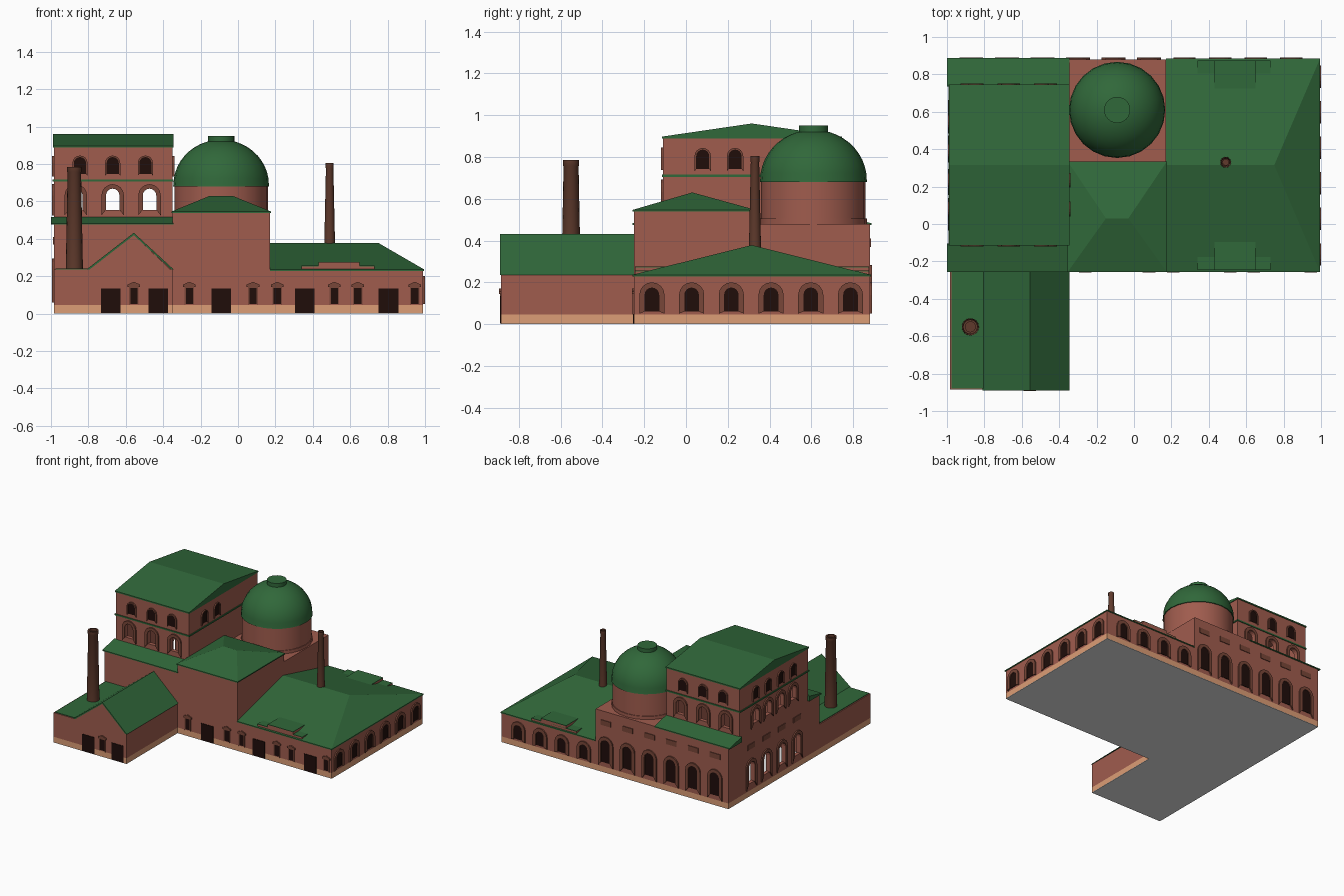
import bpy, bmesh, math

if "Cube" in bpy.data.objects:
    bpy.data.objects.remove(bpy.data.objects["Cube"])

def mat(name, c):
    m = bpy.data.materials.new(name)
    m.diffuse_color = (*c, 1)
    m.use_nodes = True
    m.node_tree.nodes["Principled BSDF"].inputs["Base Color"].default_value = m.diffuse_color
    return m

BRICK = mat("brick", (0.35, 0.107, 0.076))
GREEN = mat("green_roof", (0.030, 0.138, 0.042))
SAND = mat("sandstone", (0.72, 0.34, 0.18))
TRIM = mat("brown_trim", (0.19, 0.062, 0.04))
CHIM = mat("chimney_brown", (0.115, 0.042, 0.025))
DARK = mat("dark_opening", (0.014, 0.004, 0.003))
PALE = mat("pale_floor", (0.8, 0.8, 0.8))
parts = {}

def bm_of(name, m):
    if name not in parts:
        parts[name] = (bmesh.new(), m)
    return parts[name][0]

def prism(name, m, A, B):
    """Solid between two matching outlines."""
    bm = bm_of(name, m)
    a = [bm.verts.new(p) for p in A]
    b = [bm.verts.new(p) for p in B]
    bm.faces.new(a)
    bm.faces.new(b[::-1])
    for i in range(len(a)):
        j = (i + 1) % len(a)
        bm.faces.new((a[j], a[i], b[i], b[j]))

def box(name, m, x0, x1, y0, y1, z0, z1):
    q = [(x0, y0), (x1, y0), (x1, y1), (x0, y1)]
    prism(name, m, [(*p, z0) for p in q], [(*p, z1) for p in q])

def hull(name, m, pts):
    bm = bm_of(name, m)
    v = [bm.verts.new(p) for p in pts]
    bmesh.ops.convex_hull(bm, input=v)

def rect3(x0, x1, y0, y1, z):
    return [(x0, y0, z), (x1, y0, z), (x1, y1, z), (x0, y1, z)]

def lathe(name, m, cx, cy, prof, n):
    bm = bm_of(name, m)
    rings = [[bm.verts.new((cx + r * math.cos(2 * math.pi * i / n),
                            cy + r * math.sin(2 * math.pi * i / n), z)) for i in range(n)]
             for r, z in prof]
    for a, b in zip(rings, rings[1:]):
        for i in range(n):
            j = (i + 1) % n
            bm.faces.new((a[i], a[j], b[j], b[i]))
    bm.faces.new(rings[0][::-1])
    bm.faces.new(rings[-1])

# wall-mounted details: u runs along the wall, d is the distance out of it
def on(side, plane, u, z, d):
    return {"front": (u, plane - d, z), "back": (u, plane + d, z),
            "right": (plane + d, u, z), "left": (plane - d, u, z)}[side]

def arch(u, w, z0, z1, n=8):
    r = w / 2
    return ([(u - r, z0)] + [(u - r * math.cos(math.pi * i / n), z1 - r + r * math.sin(math.pi * i / n))
                             for i in range(n + 1)] + [(u + r, z0)])

def rect(u, w, z0, z1):
    return [(u - w / 2, z0), (u - w / 2, z1), (u + w / 2, z1), (u + w / 2, z0)]

def plate(name, m, side, plane, pts, d0, d1):
    prism(name, m, [on(side, plane, u, z, d0) for u, z in pts], [on(side, plane, u, z, d1) for u, z in pts])

def surround(name, side, plane, outer, inner, d=0.01):
    bm = bm_of(name, TRIM)
    rows = [[bm.verts.new(on(side, plane, u, z, k)) for k, (u, z) in ((0, o), (d, o), (d, i), (0, i))]
            for o, i in zip(outer, inner)]
    for a, b in zip(rows, rows[1:]):
        for k in range(4):
            l = (k + 1) % 4
            bm.faces.new((a[k], a[l], b[l], b[k]))
    bm.faces.new(rows[0])
    bm.faces.new(rows[-1][::-1])

def arched_window(side, plane, u, w, z0, z1, t, cut=False, drop=0.01):
    inner = arch(u, w, z0, z1)
    surround("window_surrounds", side, plane, arch(u, w + 2 * t, z0 - drop, z1 + t), inner)
    if cut:
        plate("window_cutter", DARK, side, plane, inner, -0.06, 0.03)
    else:
        plate("dark_windows", DARK, side, plane, inner, -0.004, 0.003)

# ground slab and plinth
X0, X1, XA, XB = -0.985, 0.99, -0.35, 0.17
YF, YB, YW = -0.25, 0.88, -0.885
foot = [(X0, YW), (XA, YW), (XA, YF), (X1, YF), (X1, YB), (X0, YB)]
prism("ground_slab", PALE, [(*p, 0) for p in foot], [(*p, 0.003) for p in foot])
prism("plinth", SAND, [(*p, 0.003) for p in foot], [(*p, 0.045) for p in foot])

# brick blocks
box("right_hall_walls", BRICK, XB, X1, YF, YB, 0.045, 0.232)
box("centre_walls", BRICK, XA, XB, YF, 0.33, 0.045, 0.545)
box("dome_base", BRICK, XA, XB, 0.33, YB, 0.045, 0.48)
box("front_wing_walls", BRICK, X0, XA, YW, YF, 0.045, 0.235)
prof = [(YF, .045), (YB, .045), (YB, .475), (.74, .51), (.74, .892), (-.11, .892), (-.11, .51), (YF, .475)]
prism("tall_hall_walls", BRICK, [(X0, *p) for p in prof], [(XA, *p) for p in prof])
box("cavity_cutter", BRICK, X0 + .03, XA - .03, -.08, .71, .06, .87)
box("hall_floor", PALE, X0 + .03, XA - .03, -.08, .71, .055, .063)

# roofs
hull("right_hall_roof", GREEN, rect3(XB, .995, -.257, .885, .228) + rect3(XB, .995, -.257, .885, .236)
     + [(XB, .315, .378), (.75, .315, .378)])
hull("centre_roof", GREEN, rect3(-.355, .176, -.257, .335, .538) + rect3(-.355, .176, -.257, .335, .546)
     + [(-.15, .03, .63), (-.03, .03, .63)])
top = [(-.116, .887), (.746, .887), (.746, .897), (.315, .96), (-.116, .897)]
prism("tall_hall_roof", GREEN, [(-.99, *p) for p in top], [(-.345, *p) for p in top])
for s in (-1, 1):  # lean-to roofs beside the tall hall
    lean = [(.315 + s * a, z) for a, z in ((.572, .475), (.572, .483), (.42, .517), (.42, .475))]
    prism("lean_to_roofs", GREEN, [(-1.0, *p) for p in lean], [(-.345, *p) for p in lean])
for x0, x1, y0, y1 in ((-.991, -.344, -.116, -.108), (-.991, -.344, .738, .746),
                       (-.991, -.983, -.116, .746), (-.352, -.344, -.116, .746)):
    box("hall_band", GREEN, x0, x1, y0, y1, .705, .716)

# front wing gable, roof and flat strip
gab = [(-.795, .235), (-.36, .235), (-.557, .42)]
prism("wing_gable", BRICK, [(x, YW, z) for x, z in gab], [(x, YF, z) for x, z in gab])
chev = [(-.81, .236), (-.557, .432), (-.344, .236), (-.358, .236), (-.557, .419), (-.793, .236)]
prism("wing_roof", GREEN, [(x, -.89, z) for x, z in chev], [(x, YF, z) for x, z in chev])
box("wing_flat_roof", GREEN, X0 + .008, -.79, YW + .006, YF, .234, .24)

# stepped parapets on the long roof, front and back
for s in (-1, 1):
    for x0, x1, yi, z in ((.34, .73, .485, .256), (.43, .65, .405, .276)):
        ys = sorted((.315 + s * .56, .315 + s * yi))
        box("parapets", BRICK, x0, x1, *ys, .23, z - .004)
        box("parapet_tops", GREEN, x0, x1, *ys, z - .004, z)

# drum, dome and cap
lathe("drum", BRICK, -.09, .61, [(.255, .478), (.255, .505), (.25, .505), (.25, .69)], 24)
dome = [(.257, .68)] + [(.255 * math.cos(a), .69 + .24 * math.sin(a))
                        for a in (math.radians(8 * i) for i in range(11))]
lathe("dome", GREEN, -.09, .61, dome, 24)
lathe("dome_cap", GREEN, -.09, .61, [(.07, .90), (.07, .95)], 24)

# chimneys with a rim
for n, x, y, r0, r1, z0, z1 in (("wing_chimney", -.875, -.55, .046, .036, .235, .785),
                                ("hall_chimney", .49, .33, .029, .02, .36, .805)):
    lathe(n, CHIM, x, y, [(r0, z0), (r1, z1 - .03), (r1 * 1.08, z1 - .025), (r1 * 1.08, z1),
                          (r1 * .75, z1), (r1 * .75, z1 - .02)], 16)

# low arched windows: right side and back of the long hall
for i in range(6):
    arched_window("right", X1, -.163 + .19 * i, .07, .06, .175, .025)
for i in range(4):
    arched_window("back", YB, .27 + .19 * i, .07, .06, .175, .025)
# tall arched windows with panels above: back and left side
for i in range(6):
    u = -.87 + .19 * i
    arched_window("back", YB, u, .08, .08, .26, .024, drop=.03)
    plate("panels", TRIM, "back", YB, rect(u, .09, .37, .41), 0, .005)
for i in range(4):
    u = .03 + .19 * i
    arched_window("left", X0, u, .08, .1, .27, .024, cut=True, drop=.04)
    plate("panels", TRIM, "left", X0, rect(u, .09, .37, .41), 0, .005)
# tall hall: open lower arches and dark upper windows
for side, plane in (("front", -.11), ("back", .74)):
    for i in (-1, 0, 1):
        arched_window(side, plane, -.67 + .197 * i, .072, .555, .668, .024, cut=True, drop=.03)
        arched_window(side, plane, -.67 + .175 * i, .065, .747, .837, .008)
for i in range(4):
    u = .08 + .155 * i
    arched_window("left", X0, u, .072, .555, .668, .024, cut=True, drop=.03)
    arched_window("left", X0, u, .062, .742, .835, .008)
    if i < 2:
        arched_window("right", XA, u, .062, .742, .835, .008)

# street front: doors and narrow pedimented windows
for u in (-.68, -.427, -.09, .357, .805):
    pl = YW if u < XA else YF
    plate("doors", DARK, "front", pl, rect(u, .105, .004, .135), -.004, .004)
for u in (-.557, -.26, .08, .21, .515, .64, .945):
    pl = YW if u < XA else YF
    plate("dark_windows", DARK, "front", pl, rect(u, .038, .052, .138), -.004, .003)
    surround("window_surrounds", "front", pl, rect(u, .052, .045, .145), rect(u, .038, .052, .138), .006)
    plate("window_pediments", TRIM, "front", pl,
          [(u - .034, .143), (u + .034, .143), (u + .034, .155), (u, .17), (u - .034, .155)], 0, .009)

# make the objects
objs = {}
for name, (bm, m) in parts.items():
    bmesh.ops.recalc_face_normals(bm, faces=bm.faces)
    me = bpy.data.meshes.new(name)
    bm.to_mesh(me)
    bm.free()
    me.materials.append(m)
    objs[name] = bpy.data.objects.new(name, me)
    bpy.context.collection.objects.link(objs[name])

# hollow the tall hall and open its arches
hall = objs["tall_hall_walls"]
bpy.context.view_layer.objects.active = hall
for c in ("cavity_cutter", "window_cutter"):
    md = hall.modifiers.new(c, "BOOLEAN")
    md.operation, md.solver, md.object = "DIFFERENCE", "EXACT", objs[c]
    bpy.ops.object.modifier_apply(modifier=c)
    bpy.data.objects.remove(objs[c])

for n in ("drum", "dome", "dome_cap", "wing_chimney", "hall_chimney"):
    bpy.ops.object.select_all(action="DESELECT")
    objs[n].select_set(True)
    bpy.context.view_layer.objects.active = objs[n]
    bpy.ops.object.shade_smooth_by_angle(angle=math.radians(35))
